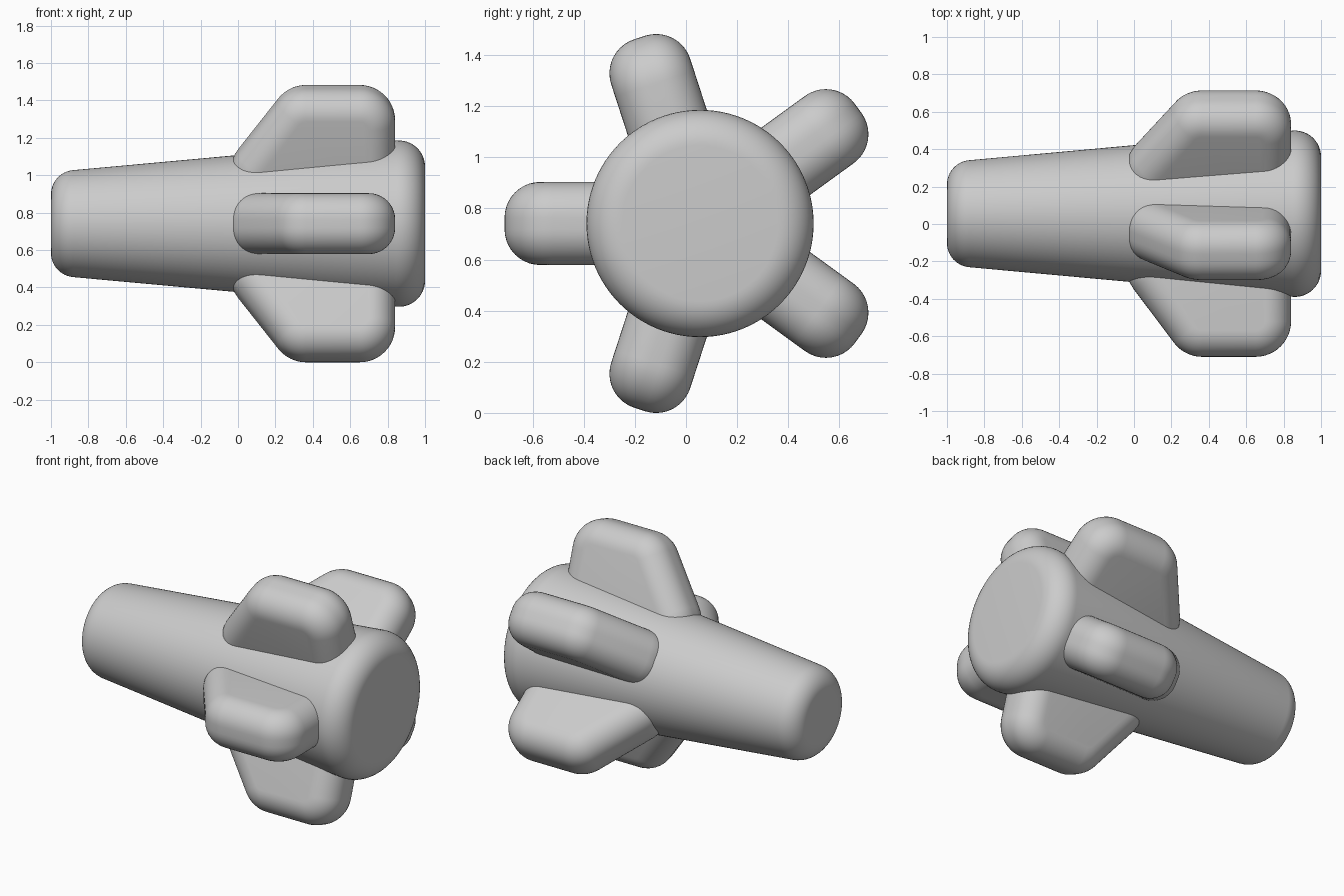
import bpy, bmesh, math
from mathutils import Vector

if "Cube" in bpy.data.objects:
    bpy.data.objects.remove(bpy.data.objects["Cube"])

AXIS_Y, AXIS_Z = 0.055, 0.741


def fillet(p, prev, nxt, radius, inset=0.0, n=12):
    """Arc points rounding corner p, optionally inset towards the inside."""
    p, a, b = Vector(p), Vector(prev), Vector(nxt)
    u, v = (a - p).normalized(), (b - p).normalized()
    half = u.angle(v) / 2
    centre = p + (u + v).normalized() * radius / math.sin(half)
    t = radius / math.tan(half)
    n0, n1 = (p + u * t - centre).normalized(), (p + v * t - centre).normalized()
    return [centre + n0.slerp(n1, i / n) * (radius - inset) for i in range(n + 1)]


def finish(name, bm):
    bmesh.ops.remove_doubles(bm, verts=bm.verts, dist=1e-5)
    bmesh.ops.recalc_face_normals(bm, faces=bm.faces)
    me = bpy.data.meshes.new(name)
    bm.to_mesh(me)
    bm.free()
    ob = bpy.data.objects.new(name, me)
    bpy.context.collection.objects.link(ob)
    bpy.ops.object.select_all(action='DESELECT')
    ob.select_set(True)
    bpy.context.view_layer.objects.active = ob
    bpy.ops.object.shade_smooth_by_angle(angle=math.radians(35))
    return ob


def skin(name, rings):
    """Bridge equal-length closed rings and cap both ends."""
    bm = bmesh.new()
    vs = [[bm.verts.new(c) for c in r] for r in rings]
    n = len(vs[0])
    for r0, r1 in zip(vs, vs[1:]):
        for i in range(n):
            j = (i + 1) % n
            bm.faces.new((r0[i], r0[j], r1[j], r1[i]))
    bm.faces.new(vs[0])
    bm.faces.new(vs[-1])
    return finish(name, bm)


# Tapered body with rounded ends, turned around the x axis
body = [(-1, 0), (-1, 0.275), (1, 0.458), (1, 0)]
profile = (fillet(body[1], body[0], body[2], 0.13)
           + fillet(body[2], body[1], body[3], 0.14))
SEG = 96
skin("tapered_body", [
    [(x, AXIS_Y + r * math.cos(2 * math.pi * k / SEG),
      AXIS_Z + r * math.sin(2 * math.pi * k / SEG)) for k in range(SEG)]
    for x, r in profile])

# Five swept fins, rounded on every edge
outline = [(-0.23, 0.1), (0.27, 0.765), (0.84, 0.765), (0.84, 0.1)]
EDGE, FLAT, STEPS = 0.14, 0.0225, 10


def fin(name, angle):
    c, s = math.cos(angle), math.sin(angle)
    layers = []
    for side in (-1, 1):
        for i in range(STEPS + 1):
            a = math.pi / 2 * (i / STEPS if side > 0 else 1 - i / STEPS)
            layers.append((EDGE * (1 - math.cos(a)), side * (FLAT + EDGE * math.sin(a))))
    rings = []
    for inset, t in layers:
        pts = []
        for k in range(4):
            pts += fillet(outline[k], outline[k - 1], outline[(k + 1) % 4], 0.19, inset)
        rings.append([(x, AXIS_Y + r * c - t * s, AXIS_Z + r * s + t * c) for x, r in pts])
    return skin(name, rings)


for k in range(5):
    fin(f"fin_{k + 1}", math.radians(36 + 72 * k))
